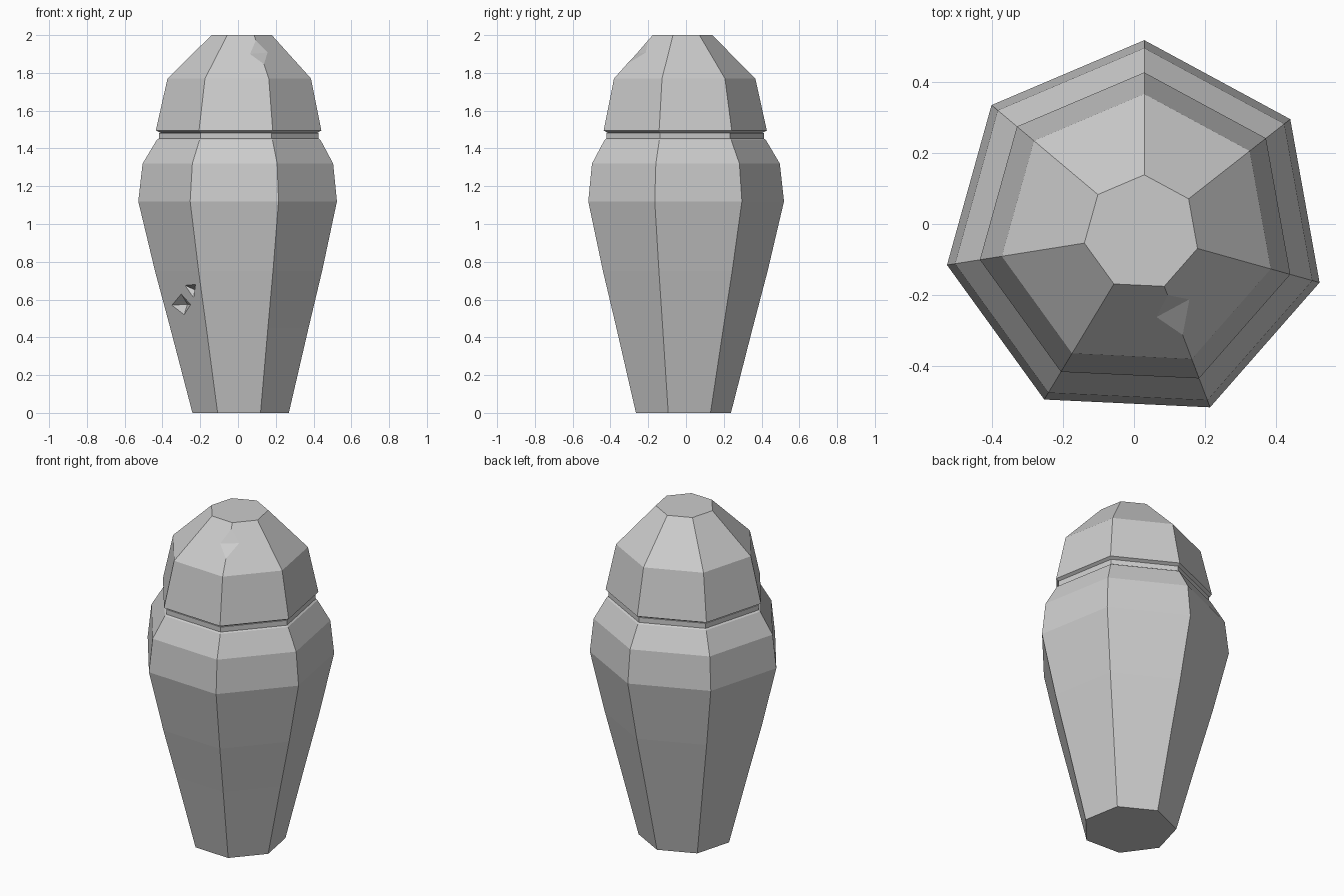
import bpy, bmesh, math
from mathutils import Vector

if "Cube" in bpy.data.objects:
    bpy.data.objects.remove(bpy.data.objects["Cube"])

SIDES = 7
START = math.radians(87.3)
STEP = math.tau / SIDES

stone = bpy.data.materials.new("grey stone")
stone.use_nodes = True
stone.diffuse_color = (0.6, 0.6, 0.6, 1)
bsdf = stone.node_tree.nodes["Principled BSDF"]
bsdf.inputs["Base Color"].default_value = (0.6, 0.6, 0.6, 1)
bsdf.inputs["Roughness"].default_value = 0.8


def centre(r):
    # the rings drift slightly off axis as they widen
    return Vector((0.029 - 0.047 * r, -0.027 + 0.012 * r, 0))


def ring_point(i, r, z):
    a = START + i * STEP
    return centre(r) + Vector((r * math.cos(a), r * math.sin(a), z))


def add_object(name, bm):
    bmesh.ops.recalc_face_normals(bm, faces=bm.faces[:])
    mesh = bpy.data.meshes.new(name)
    bm.to_mesh(mesh)
    bm.free()
    mesh.materials.append(stone)
    obj = bpy.data.objects.new(name, mesh)
    bpy.context.collection.objects.link(obj)
    return obj


def lathe(name, profile):
    # seven sided solid from (height, radius) pairs
    bm = bmesh.new()
    rings = [[bm.verts.new(ring_point(i, r, z)) for i in range(SIDES)]
             for z, r in profile]
    for low, high in zip(rings, rings[1:]):
        for i in range(SIDES):
            j = (i + 1) % SIDES
            bm.faces.new((low[i], low[j], high[j], high[i]))
    bm.faces.new(rings[0][::-1])
    bm.faces.new(rings[-1])
    return add_object(name, bm)


def carve(obj, points):
    # cut the convex hull of the points out of the object
    bm = bmesh.new()
    for p in points:
        bm.verts.new(p)
    bmesh.ops.convex_hull(bm, input=bm.verts[:])
    cutter = add_object("chip_cutter", bm)
    cutter.hide_render = True
    mod = obj.modifiers.new("chip", "BOOLEAN")
    mod.operation = "DIFFERENCE"
    mod.solver = "EXACT"
    mod.object = cutter
    graph = bpy.context.evaluated_depsgraph_get()
    cut = bpy.data.meshes.new_from_object(obj.evaluated_get(graph))
    obj.modifiers.clear()
    obj.data = cut
    bpy.data.objects.remove(cutter)


# Jar body with shoulder and short neck
body = [(0, 0.262), (0.45, 0.376), (0.75, 0.454), (1.12, 0.54), (1.32, 0.518),
        (1.445, 0.445), (1.452, 0.434), (1.482, 0.434)]
jar = lathe("jar_body", body)

# Domed lid with a bevelled lower rim
lid = lathe("lid", [(1.482, 0.425), (1.495, 0.45), (1.77, 0.39), (2.0, 0.164)])

# Chip across the front edge of the lid
a, b = Vector((0.065, -0.262, 1.9)), Vector((0.15, -0.34, 1.825))
c, d = Vector((0.18, -0.2, 1.91)), Vector((0.1, -0.19, 1.985))
mid = (a + c) / 2
carve(lid, [mid + (p - mid) * 1.3 for p in (a, b, c, d)])

# Small dents in the front right side of the jar
angle = START + 2.5 * STEP
normal = Vector((math.cos(angle), math.sin(angle), 0))


def on_side(x, z):
    for (z0, r0), (z1, r1) in zip(body, body[1:]):
        if z0 <= z <= z1:
            r = r0 + (r1 - r0) * (z - z0) / (z1 - z0)
            break
    mid_point = centre(r)
    reach = r * math.cos(STEP / 2) - normal.x * (x - mid_point.x)
    return Vector((x, mid_point.y + reach / normal.y, z))


def dent(outline, deepest, depth):
    rim = [on_side(x, z) for x, z in outline]
    outer = [p + normal * 0.04 for p in rim]
    carve(jar, rim + outer + [on_side(*deepest) - normal * depth])


dent([(-0.35, 0.57), (-0.3, 0.63), (-0.25, 0.575), (-0.285, 0.52)], (-0.3, 0.575), 0.04)
dent([(-0.28, 0.675), (-0.225, 0.68), (-0.235, 0.61)], (-0.25, 0.65), 0.03)

for obj in (jar, lid):
    for poly in obj.data.polygons:
        poly.use_smooth = False
        poly.material_index = 0
